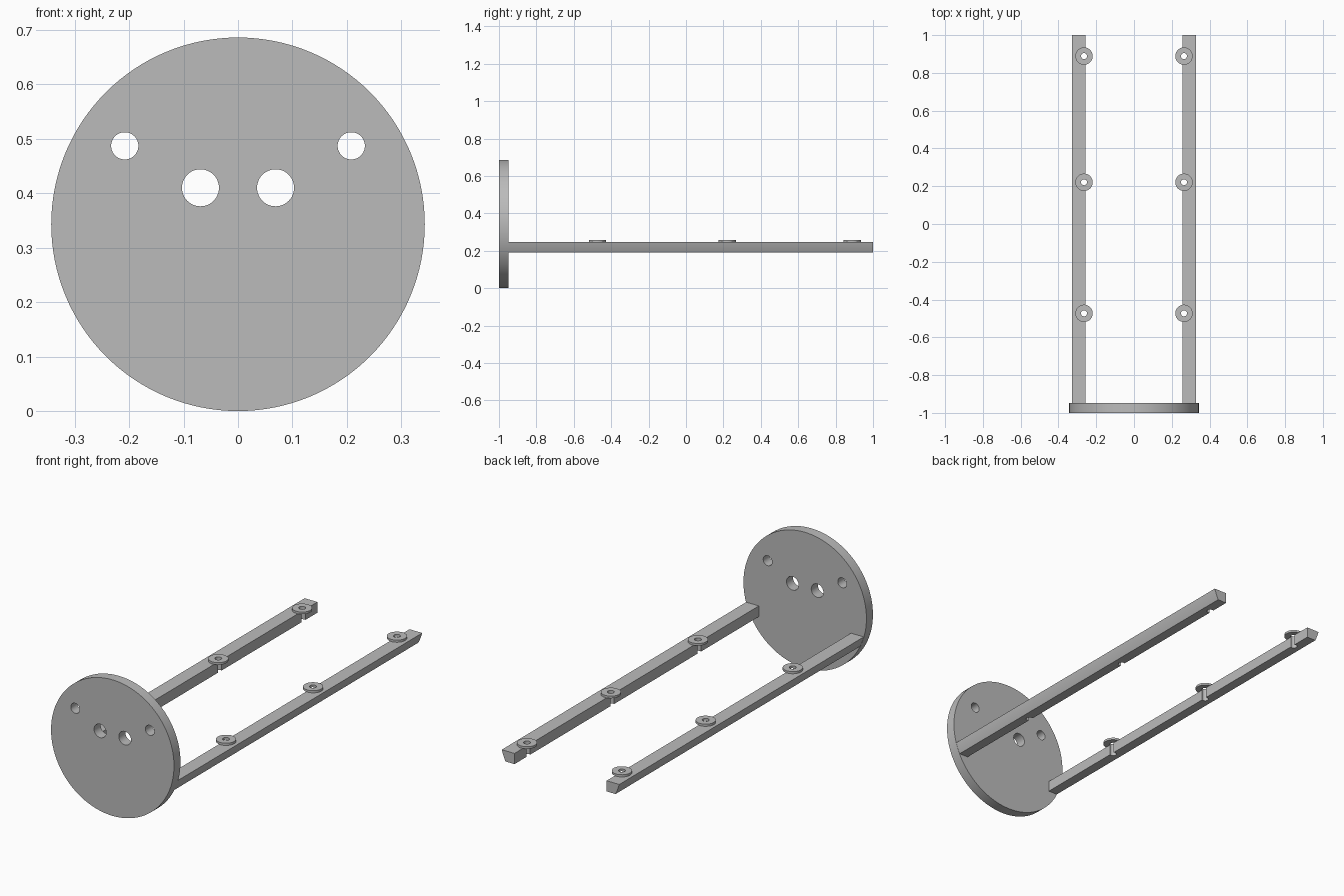
import bpy, math
from mathutils import Vector

cube = bpy.data.objects.get("Cube")
if cube:
    bpy.data.objects.remove(cube, do_unlink=True)

R = 0.343                      # end plate radius
PLATE = 0.052                  # end plate thickness
RAIL_BOTTOM, RAIL_TOP = 0.192, 0.246
RAIL_INNER = 0.257
WASHER_X, WASHER_TOP = 0.2645, 0.257

grey = bpy.data.materials.new("plain grey")
grey.use_nodes = True
colour = (0.5, 0.5, 0.5, 1)
grey.diffuse_color = colour
grey.node_tree.nodes["Principled BSDF"].inputs["Base Color"].default_value = colour


def cylinder(name, radius, depth, location, along_y=False, sides=48):
    turn = (math.pi / 2, 0, 0) if along_y else (0, 0, 0)
    bpy.ops.mesh.primitive_cylinder_add(vertices=sides, radius=radius, depth=depth,
                                        location=location, rotation=turn)
    obj = bpy.context.object
    obj.name = name
    return obj


def drill(obj, cutters):
    for cutter in cutters:
        cutter.hide_render = True
        mod = obj.modifiers.new("hole", "BOOLEAN")
        mod.operation = "DIFFERENCE"
        mod.solver = "EXACT"
        mod.object = cutter
        bpy.context.view_layer.objects.active = obj
        bpy.ops.object.modifier_apply(modifier=mod.name)
        bpy.data.objects.remove(cutter, do_unlink=True)


def finish(obj):
    obj.data.materials.clear()
    obj.data.materials.append(grey)
    bpy.ops.object.select_all(action="DESELECT")
    obj.select_set(True)
    bpy.context.view_layer.objects.active = obj
    bpy.ops.object.shade_smooth_by_angle(angle=math.radians(30))


# Round end plate with two pairs of through holes
plate_y = -1 + PLATE / 2
plate = cylinder("end_plate", R, PLATE, (0, plate_y, R), True, 128)
drill(plate, [cylinder("cutter", r, 0.2, (s * x, plate_y, z), True)
              for x, z, r in ((0.208, 0.487, 0.025), (0.069, 0.41, 0.034))
              for s in (-1, 1)])
finish(plate)


# Rails: flat top, bottom and inner side, outer side following the plate's rim
def rail(name, side):
    steps = 6
    profile = [(RAIL_INNER, RAIL_TOP), (RAIL_INNER, RAIL_BOTTOM)]
    for i in range(steps + 1):
        z = RAIL_BOTTOM + (RAIL_TOP - RAIL_BOTTOM) * i / steps
        profile.append((math.sqrt((R - 0.001) ** 2 - (R - z) ** 2), z))
    n = len(profile)
    verts = [Vector((side * x, y, z)) for y in (PLATE - 1, 1) for x, z in profile]
    faces = [tuple(range(n)), tuple(range(2 * n - 1, n - 1, -1))]
    faces += [(i, i + n, (i + 1) % n + n, (i + 1) % n) for i in range(n)]
    if side > 0:
        faces = [f[::-1] for f in faces]
    mesh = bpy.data.meshes.new(name)
    mesh.from_pydata(verts, [], faces)
    # Make every face point outward
    import bmesh
    bm = bmesh.new()
    bm.from_mesh(mesh)
    bmesh.ops.recalc_face_normals(bm, faces=bm.faces)
    bm.to_mesh(mesh)
    bm.free()
    obj = bpy.data.objects.new(name, mesh)
    bpy.context.collection.objects.link(obj)
    return obj


# Each rail carries three washers, whose bores run down through the rail
for side, label in ((1, "left"), (-1, "right")):
    beam = rail(label + "_rail", side)
    for place, y in (("front", -0.473), ("middle", 0.221), ("back", 0.889)):
        x = side * WASHER_X
        drill(beam, [cylinder("cutter", 0.016, 0.3, (x, y, 0.22), sides=32)])
        washer = cylinder(f"{label}_{place}_washer", 0.046, WASHER_TOP - RAIL_TOP,
                          (x, y, (WASHER_TOP + RAIL_TOP) / 2))
        drill(washer, [cylinder("cutter", 0.016, 0.3, (x, y, 0.22), sides=32)])
        finish(washer)
    finish(beam)
